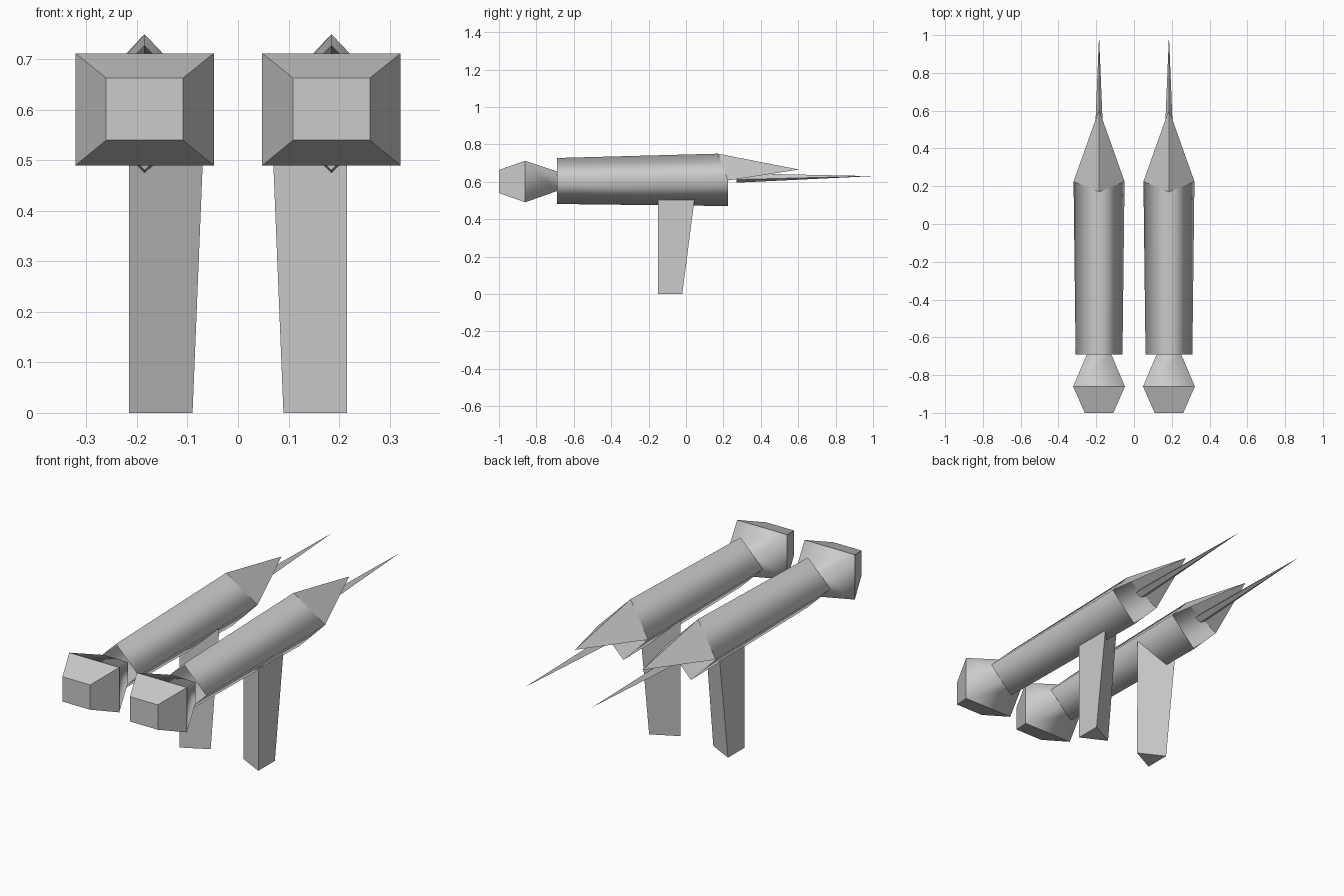
import bpy
import bmesh

cube = bpy.data.objects.get("Cube")
if cube:
    bpy.data.objects.remove(cube, do_unlink=True)

grey = bpy.data.materials.new("plain grey")
grey.use_nodes = True
grey.diffuse_color = (0.6, 0.6, 0.6, 1)
grey.node_tree.nodes["Principled BSDF"].inputs["Base Color"].default_value = (0.6, 0.6, 0.6, 1)

X = 0.185  # sideways offset of each engine


def make(name, side, points, faces, closed=True, smooth=()):
    """Build a mesh on the +x side, or reflected for side = -1."""
    bm = bmesh.new()
    verts = [bm.verts.new((side * x, y, z)) for x, y, z in points]
    for i, face in enumerate(faces):
        f = bm.faces.new([verts[k] for k in (face if side > 0 else face[::-1])])
        f.smooth = i in smooth
    if closed:
        bmesh.ops.recalc_face_normals(bm, faces=bm.faces)
    mesh = bpy.data.meshes.new(name)
    bm.to_mesh(mesh)
    bm.free()
    mesh.materials.append(grey)
    obj = bpy.data.objects.new(name, mesh)
    bpy.context.collection.objects.link(obj)
    return obj


def loft(rings):
    """Side faces joining rings with equal point counts."""
    n = len(rings[0])
    points = [p for ring in rings for p in ring]
    faces = []
    for r in range(len(rings) - 1):
        for k in range(n):
            a, b = r * n + k, r * n + (k + 1) % n
            faces.append((a, b, b + n, a + n))
    return points, faces


def caps(n, count):
    first = tuple(reversed(range(n)))
    last = tuple(range(n * (count - 1), n * count))
    return [first, last]


def box_ring(y, w, low, high):
    return [(X - w, y, high), (X + w, y, high), (X + w, y, low), (X - w, y, low)]


def diamond(y, w, low, mid, high, top_y=None):
    return [(X, y if top_y is None else top_y, high), (X + w, y, mid),
            (X, y, low), (X - w, y, mid)]


for side, label in ((1, "left"), (-1, "right")):
    # Square nose: flat front bevel, smooth rear taper
    points, faces = loft([box_ring(-1.0, 0.076, 0.54, 0.663),
                          box_ring(-0.86, 0.137, 0.49, 0.712),
                          box_ring(-0.69, 0.065, 0.55, 0.655)])
    make(f"{label}_nose", side, points, faces + caps(4, 3), smooth=range(4, 8))

    # Open diamond-section hull
    rear = diamond(0.225, 0.135, 0.47, 0.607, 0.75, top_y=0.17)
    points, faces = loft([diamond(-0.69, 0.124, 0.481, 0.604, 0.727), rear])
    make(f"{label}_hull", side, points, faces, closed=False, smooth=range(4))

    # Two-sided tail hood
    make(f"{label}_tail_hood", side, [rear[0], rear[1], rear[3], (X, 0.605, 0.665)],
         [(0, 1, 3), (2, 0, 3)], closed=False)

    # Thin rear spike
    spike = diamond(0.27, 0.03, 0.595, 0.612, 0.645) + [(X, 1.0, 0.63)]
    make(f"{label}_tail_spike", side, spike,
         [(k, (k + 1) % 4, 4) for k in range(4)] + [(3, 2, 1, 0)])

    # Triangular tapered leg, its top slanted to meet the hull
    points, faces = loft([[(0.216, -0.15, 0), (0.216, -0.02, 0), (0.09, -0.085, 0)],
                          [(0.216, -0.15, 0.503), (0.216, 0.045, 0.503), (0.066, -0.052, 0.59)]])
    make(f"{label}_leg", side, points, faces + caps(3, 2))
